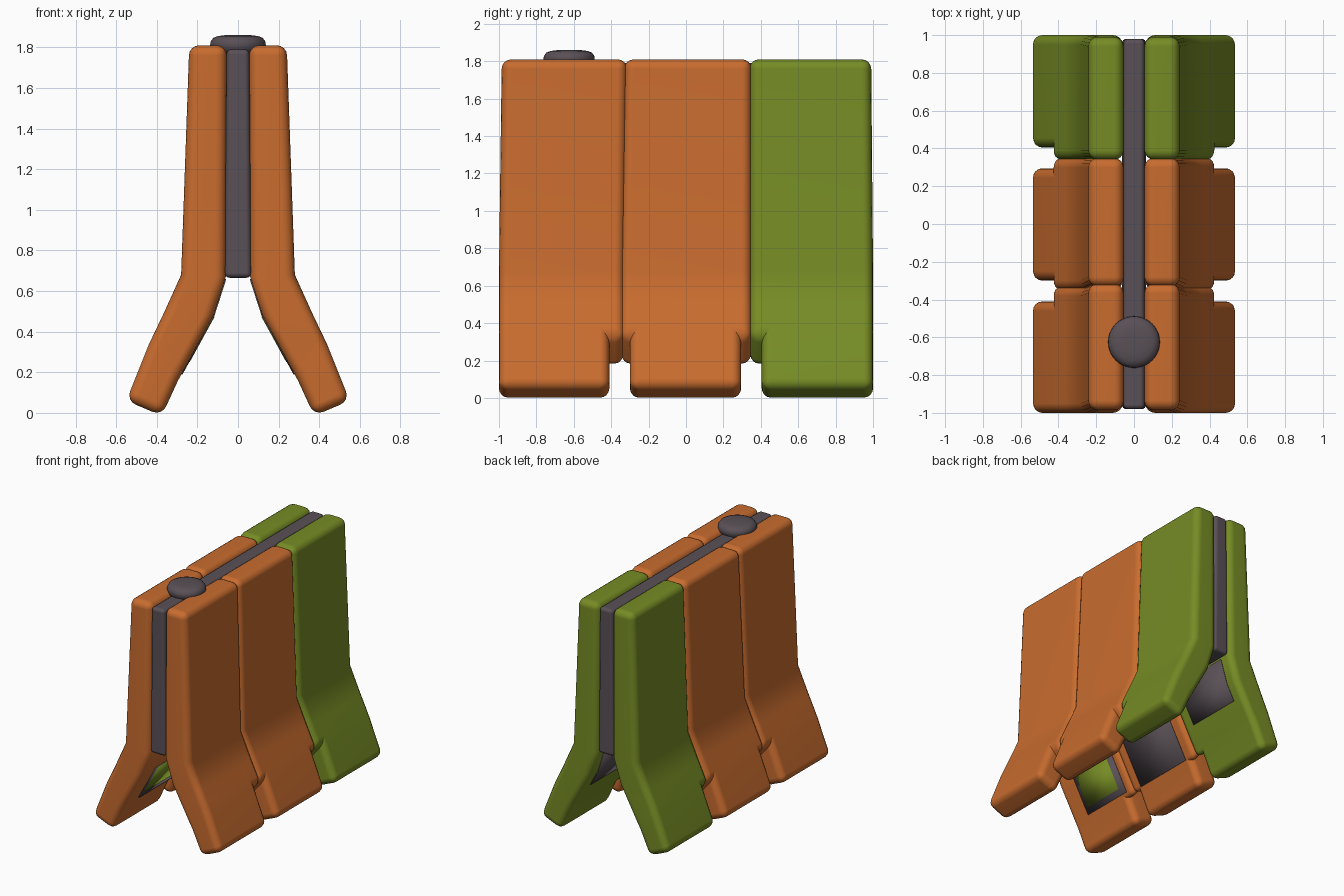
import bpy, bmesh, math

if "Cube" in bpy.data.objects:
    bpy.data.objects.remove(bpy.data.objects["Cube"])


def material(name, rgb):
    m = bpy.data.materials.new(name)
    m.diffuse_color = (*rgb, 1)
    m.use_nodes = True
    m.node_tree.nodes["Principled BSDF"].inputs["Base Color"].default_value = m.diffuse_color
    return m


ORANGE = material("orange", (0.58, 0.15, 0.028))
GREEN = material("olive green", (0.18, 0.26, 0.018))
GRAY = material("dark gray", (0.10, 0.08, 0.093))


def loft(bm, rows, side=1):
    """Block lofted through rows of (outer xz, inner xz, y low, y high)."""
    rings = []
    for (ox, oz), (ix, iz), lo, hi in rows:
        rings.append([bm.verts.new(c) for c in (
            (side * ox, lo, oz), (side * ox, hi, oz),
            (side * ix, hi, iz), (side * ix, lo, iz))])
    for a, b in zip(rings, rings[1:]):
        for i in range(4):
            j = (i + 1) % 4
            bm.faces.new((a[i], a[j], b[j], b[i]))
    bm.faces.new(rings[0])
    bm.faces.new(rings[-1])


def finish(name, bm, mat, bevel=0.0):
    bmesh.ops.recalc_face_normals(bm, faces=bm.faces[:])
    me = bpy.data.meshes.new(name)
    bm.to_mesh(me)
    bm.free()
    me.materials.append(mat)
    ob = bpy.data.objects.new(name, me)
    bpy.context.collection.objects.link(ob)
    me.polygons.foreach_set("use_smooth", [True] * len(me.polygons))
    if bevel:
        b = ob.modifiers.new("rounding", 'BEVEL')
        b.width = bevel
        b.segments = 4
        b.limit_method = 'ANGLE'
        b.angle_limit = math.radians(40)
        ob.modifiers.new("normals", 'WEIGHTED_NORMAL')
    return ob


# Cross-section of a bent panel: (outer xz, inner xz) from top to foot
TOP = ((0.24, 1.81), (0.055, 1.81))
BEND = ((0.28, 0.68), (0.06, 0.67))
KNEE = ((0.366, 0.49), (0.12, 0.48))
CUT = ((0.44, 0.335), (0.295, 0.16))
FOOT = ((0.55, 0.06), (0.375, -0.014))

# name, colour, y range at top, y range at seam, y range of the leg
PANELS = [
    ("front", ORANGE, (-0.985, -0.315), (-1.0, -0.33), (-1.0, -0.41)),
    ("middle", ORANGE, (-0.33, 0.35), (-0.35, 0.35), (-0.30, 0.295)),
    ("back", GREEN, (0.34, 0.99), (0.34, 1.0), (0.405, 1.0)),
]

for side, label in ((-1, "left"), (1, "right")):
    # Bent panels: full-width upper part plus a narrower foot
    for name, mat, top, seam, leg in PANELS:
        bm = bmesh.new()
        loft(bm, [(*TOP, *top), (*BEND, *seam), (*KNEE, *seam), (*CUT, *seam)], side)
        loft(bm, [(*KNEE, *leg), (*CUT, *leg), (*FOOT, *leg)], side)
        finish(f"{name}_{label}_panel", bm, mat, 0.05)

    # Thin coloured patches on the inner faces
    def patch(name, pts, y0, y1, mat, lift=0.004):
        bm = bmesh.new()
        loft(bm, [((x + 0.002, z), (x - lift, z - lift * 0.5), y0, y1)
                  for x, z in pts], side)
        finish(f"{name}_{label}", bm, mat)

    patch("middle_inner_patch", [(0.062, 0.66), (0.12, 0.48), (0.278, 0.19)],
          -0.25, 0.25, GRAY)
    patch("back_inner_patch", [(0.062, 0.66), (0.12, 0.48), (0.185, 0.36)],
          0.45, 0.9, GRAY)
    patch("front_inner_border", [(0.12, 0.48), (0.268, 0.21)], -0.83, -0.4, GRAY)
    patch("front_inner_patch", [(0.122, 0.477), (0.245, 0.253)],
          -0.80, -0.46, GREEN, 0.007)

# Central board between the panels
bm = bmesh.new()
loft(bm, [((0.056, 1.79), (-0.056, 1.79), -0.98, 0.98),
          ((0.065, 0.665), (-0.065, 0.665), -0.98, 0.98)])
finish("central_board", bm, GRAY, 0.025)

# Round button on the top edge
bm = bmesh.new()
profile = [(0.115, 1.77), (0.131, 1.79), (0.137, 1.81), (0.135, 1.828),
           (0.122, 1.846), (0.10, 1.855), (0.06, 1.86)]
N = 40
rings = [[bm.verts.new((r * math.cos(2 * math.pi * k / N),
                        -0.625 + r * math.sin(2 * math.pi * k / N), z))
          for k in range(N)] for r, z in profile]
for a, b in zip(rings, rings[1:]):
    for k in range(N):
        j = (k + 1) % N
        bm.faces.new((a[k], a[j], b[j], b[k]))
bm.faces.new(rings[0])
bm.faces.new(rings[-1])
finish("top_button", bm, GRAY)
